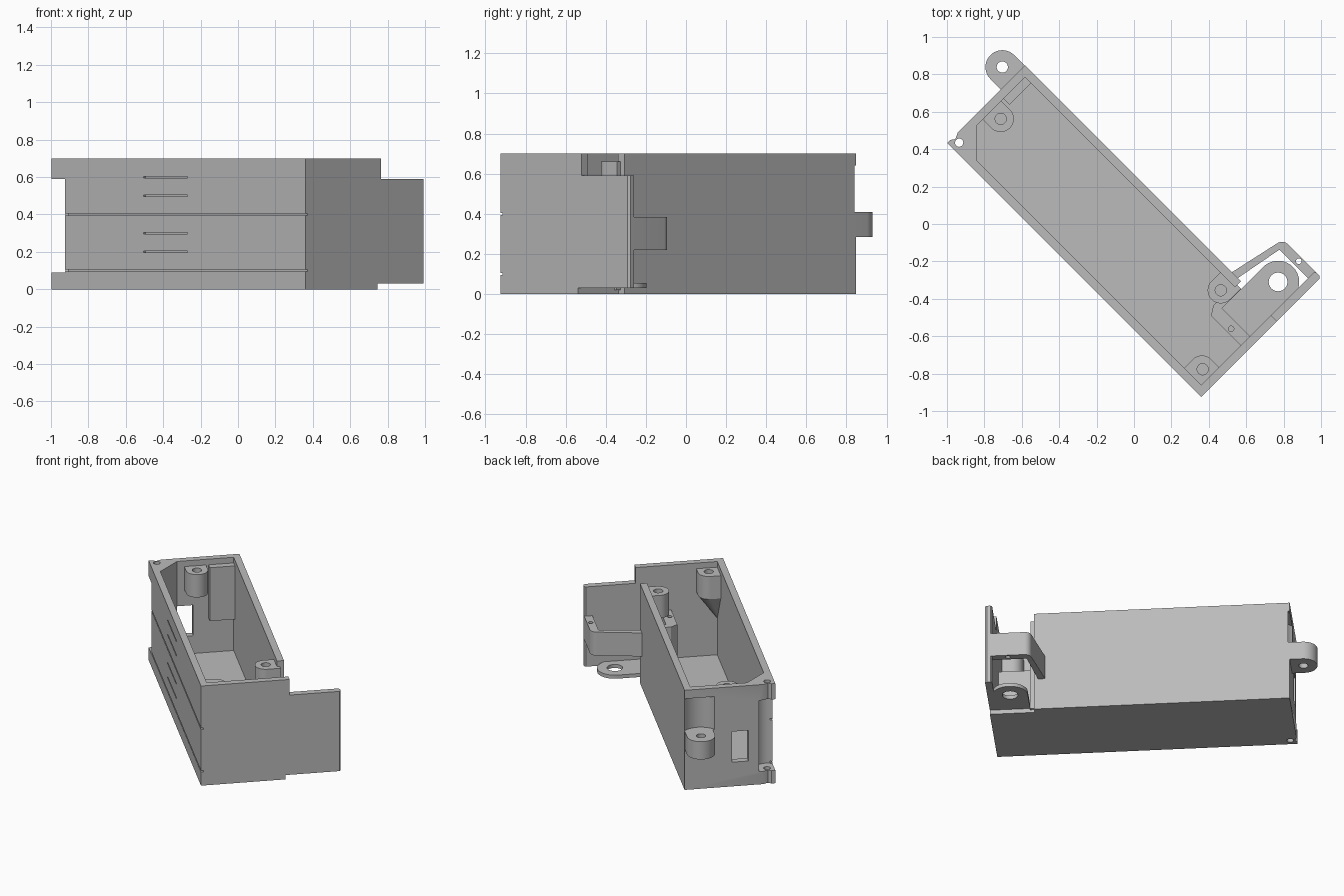
import bpy, bmesh, math
from mathutils import Matrix, Vector

cube = bpy.data.objects.get("Cube")
if cube:
    bpy.data.objects.remove(cube)

grey = bpy.data.materials.new("plain_grey")
grey.use_nodes = True
COLOR = (0.5, 0.5, 0.5, 1)
grey.diffuse_color = COLOR
grey.node_tree.nodes["Principled BSDF"].inputs["Base Color"].default_value = COLOR

# Local frame: a runs along the short side, b along the long side
FRAME = Matrix.Translation((0.36, -0.925, 0)) @ Matrix.Rotation(math.radians(45), 4, "Z")
W, L, H, T = 0.587, 1.92, 0.7, 0.045


def loft(name, rings):
    """Closed solid through a list of (outline, height) rings."""
    bm = bmesh.new()
    loops = [[bm.verts.new(FRAME @ Vector((a, b, z))) for a, b in pts] for pts, z in rings]
    bm.faces.new(loops[0])
    bm.faces.new(loops[-1])
    n = len(loops[0])
    for low, high in zip(loops, loops[1:]):
        for i in range(n):
            j = (i + 1) % n
            bm.faces.new((low[i], low[j], high[j], high[i]))
    bmesh.ops.recalc_face_normals(bm, faces=bm.faces)
    mesh = bpy.data.meshes.new(name)
    bm.to_mesh(mesh)
    bm.free()
    mesh.materials.append(grey)
    obj = bpy.data.objects.new(name, mesh)
    bpy.context.scene.collection.objects.link(obj)
    return obj


def prism(name, pts, z0, z1):
    return loft(name, [(pts, z0), (pts, z1)])


def box(name, a0, a1, b0, b1, z0, z1):
    return prism(name, [(a0, b0), (a1, b0), (a1, b1), (a0, b1)], z0, z1)


def arc(a, b, r, start=0, end=360, n=32):
    steps = n if end - start == 360 else n + 1
    angles = [math.radians(start + (end - start) * i / n) for i in range(steps)]
    return [(a + r * math.cos(t), b + r * math.sin(t)) for t in angles]


def rod(a, b, r, z0, z1):
    return prism("cutter", arc(a, b, r), z0, z1)


def combine(obj, others, operation="DIFFERENCE"):
    """Bake booleans into obj and drop the helper solids."""
    for other in others:
        other.hide_render = True
        mod = obj.modifiers.new("cut", "BOOLEAN")
        mod.operation, mod.object, mod.solver = operation, other, "EXACT"
        bpy.context.view_layer.update()
        graph = bpy.context.evaluated_depsgraph_get()
        mesh = bpy.data.meshes.new_from_object(obj.evaluated_get(graph))
        obj.modifiers.clear()
        obj.data = mesh
        bpy.data.objects.remove(other)
    return obj


# Open case with hinge corner and inner pocket for the driver recess
case = box("case", 0, W, 0, L, 0, H)
combine(case, [box("cutter", T, W - T, T, L - T, T, H + 0.1)])
hinge_fill = prism("hinge_fill", [(0.02, 1.72), (0.18, 1.88), (0.18, 1.9), (0.02, 1.9)], 0.02, H)
recess_back = box("recess_back", 0.38, 0.56, 1.83, 1.9, 0.285, 0.66)
combine(case, [hinge_fill, recess_back], "UNION")

# Opening in the long wall, end slot, hinge cut, hinge pin hole, recess
combine(case, [
    box("cutter", 0.5, 0.7, T, 0.287, 0.03, 0.8),
    box("cutter", 0.573, 0.7, -0.1, T + 0.01, 0.59, 0.8),
    box("cutter", 0.545, 0.7, -0.1, 0.287, -0.1, 0.03),
    box("cutter", 0.175, 0.28, 1.8, 2.0, 0.17, 0.385),
    rod(0.046, 1.877, 0.075, 0.09, 0.59),
    rod(0.046, 1.877, 0.022, -0.1, 0.8),
    prism("cutter", [(0.1, 1.93), (0.045, 1.905), (0.01, 1.93)], -0.1, 0.8),
    rod(0.495, 2.0, 0.13, 0.41, 0.64),
])

# Long grooves and short vent slits on the front long wall
combine(case, [box("cutter", -0.1, 0.015, -0.1, 2, z - 0.005, z + 0.005) for z in (0.1, 0.4)])
combine(case, [box("cutter", -0.1, 0.015, 0.89, 1.223, z - 0.004, z + 0.004)
               for z in (0.2, 0.3, 0.5, 0.6)])

# End plate running past the case
end_plate = prism("end_plate", [(0.55, 0), (0.895, 0), (0.905, 0.012), (0.905, 0.035),
                                (0.895, T), (0.55, T)], 0.03, 0.59)

# Strap from the end plate back to the long wall
strap = prism("strap", [(0.57, 0.36)] + arc(0.86, 0.25, T, 80, 0, 8)
              + [(0.905, 0.02), (0.852, 0.02), (0.852, 0.262), (0.57, 0.315)], 0.22, 0.385)
combine(strap, [rod(0.882, 0.145, 0.015, 0.1, 0.5)])

# Round-ended tab with a hole
tab = prism("tab", [(0.4, 0.032)] + arc(0.725, 0.145, 0.113, -90, 90) + [(0.4, 0.258)], 0.03, 0.055)
combine(tab, [rod(0.725, 0.145, 0.05, 0, 0.1)])

# Low inner wall around the side opening
inner_wall = prism("inner_wall", [(0.343, 0.03), (0.414, 0.03), (0.414, 0.258), (0.56, 0.258),
                                  (0.56, 0.3), (0.39, 0.3), (0.343, 0.27)], 0.02, 0.385)
combine(inner_wall, [rod(0.37, 0.145, 0.015, 0.2, 0.5)])

# Outer mounting ear on the far end
ear = prism("mounting_ear", [(0.585, 1.9)] + arc(0.495, 2.0, 0.09, 0, 180) + [(0.405, 1.9)], 0.285, 0.41)
combine(ear, [rod(0.495, 2.0, 0.03, 0.2, 0.5)])

# Screw bosses: two straight ones against walls and a tapered one in the corner
R = 0.07
side_boss = prism("side_screw_boss", [(0.56, 0.33 + R), *arc(0.477, 0.33, R, 90, 270), (0.56, 0.33 - R)],
                  0.5, 0.66)
combine(side_boss, [rod(0.477, 0.33, 0.03, 0.4, 0.8)])
far_boss = prism("far_screw_boss", [(0.293 - R, 1.9), *arc(0.293, 1.81, R, 180, 360), (0.293 + R, 1.9)],
                 0.5, 0.66)
combine(far_boss, [rod(0.293, 1.81, 0.03, 0.4, 0.8)])
corner = [(0.03, 0.03), (0.18, 0.03), *arc(0.11, 0.105, R, 0, 90, 12), (0.03, 0.175)]
tip = [(0.03 + (a - 0.03) * 0.1, 0.03 + (b - 0.03) * 0.1) for a, b in corner]
corner_boss = loft("corner_screw_boss", [(tip, 0.3), (corner, 0.5), (corner, 0.66)])
combine(corner_boss, [rod(0.11, 0.1, 0.03, 0.52, 0.8)])

# Smooth the round parts while keeping edges sharp
bpy.ops.object.select_all(action="DESELECT")
for part in (case, end_plate, strap, tab, inner_wall, ear, side_boss, far_boss, corner_boss):
    part.select_set(True)
    bpy.context.view_layer.objects.active = part
bpy.ops.object.shade_smooth_by_angle(angle=math.radians(30))
